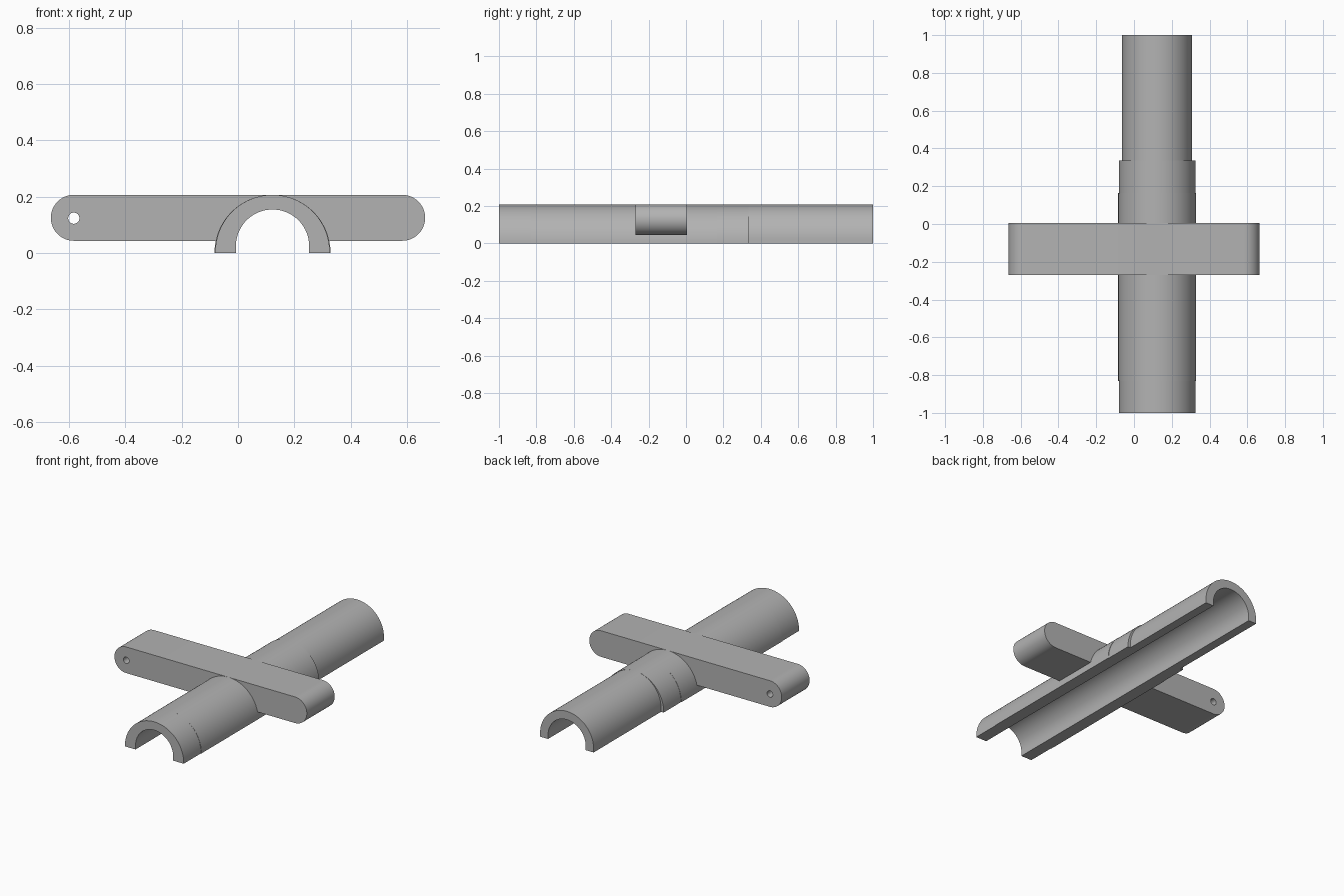
import bpy
import bmesh
from math import sin, cos, pi, radians

cube = bpy.data.objects.get("Cube")
if cube:
    bpy.data.objects.remove(cube)

AXIS_X = 0.1225      # centre line of the half tube
TOP = 0.207          # shared top height
BORE_R, BORE_Z = 0.13, 0.025

grey = bpy.data.materials.new("plain grey")
grey.use_nodes = True
grey.diffuse_color = (0.45, 0.45, 0.45, 1)
grey.node_tree.nodes["Principled BSDF"].inputs["Base Color"].default_value = grey.diffuse_color


def arc(cx, cz, r, start, end, steps):
    angles = [start + (end - start) * i / steps for i in range(steps + 1)]
    return [(cx + r * cos(a), cz + r * sin(a)) for a in angles]


def arch(r, cz, foot=0.0):
    """Half circle on straight legs reaching down to the foot."""
    return [(AXIS_X + r, foot)] + arc(AXIS_X, cz, r, 0, pi, 64) + [(AXIS_X - r, foot)]


def finish(name, bm):
    bmesh.ops.recalc_face_normals(bm, faces=bm.faces)
    mesh = bpy.data.meshes.new(name)
    bm.to_mesh(mesh)
    bm.free()
    mesh.materials.append(grey)
    obj = bpy.data.objects.new(name, mesh)
    bpy.context.collection.objects.link(obj)
    return obj


def prism(name, profile, y0, y1):
    bm = bmesh.new()
    face = bm.faces.new([bm.verts.new((x, y0, z)) for x, z in profile])
    new = bmesh.ops.extrude_face_region(bm, geom=[face], use_keep_orig=True)["geom"]
    bmesh.ops.translate(bm, vec=(0, y1 - y0, 0),
                        verts=[v for v in new if isinstance(v, bmesh.types.BMVert)])
    return finish(name, bm)


def half_tube(name, r, y0, y1):
    """Arched shell whose crown touches the common top height."""
    outer, inner = arch(r, TOP - r), arch(BORE_R, BORE_Z)
    bm = bmesh.new()
    loops = [[bm.verts.new((x, y, z)) for x, z in prof]
             for prof, y in ((outer, y0), (outer, y1), (inner, y1), (inner, y0))]
    n = len(outer)
    for a, b in zip(loops, loops[1:] + loops[:1]):
        for i in range(n - 1):
            bm.faces.new((a[i], a[i + 1], b[i + 1], b[i]))
    for i in (0, n - 1):
        bm.faces.new([loop[i] for loop in loops])
    return finish(name, bm)


def cut(target, cutter):
    cutter.hide_render = True
    mod = target.modifiers.new("cut", 'BOOLEAN')
    mod.operation, mod.solver, mod.object = 'DIFFERENCE', 'EXACT', cutter
    bpy.context.view_layer.objects.active = target
    bpy.ops.object.modifier_apply(modifier=mod.name)
    bpy.data.objects.remove(cutter)


# Half tube in stepped lengths
parts = [
    half_tube("front_collar", 0.203, -1.0, -0.83),
    half_tube("middle_tube", 0.206, -0.83, 0.165),
    half_tube("rear_collar", 0.203, 0.165, 0.335),
    half_tube("rear_tube", 0.185, 0.335, 1.0),
]

# Round-ended cross bar
bar_r, bar_x = 0.0815, 0.583
bar_z = TOP - bar_r
profile = (arc(bar_x, bar_z, bar_r, -pi / 2, pi / 2, 32)
           + arc(-bar_x, bar_z, bar_r, pi / 2, 3 * pi / 2, 32))
bar = prism("cross_bar", profile, -0.27, 0.005)

# Clear the bore, then drill the pin hole
cut(bar, prism("bore_cutter", arch(0.15, BORE_Z, -0.1), -0.5, 0.3))
cut(bar, prism("pin_hole_cutter", arc(-bar_x, 0.124, 0.02, 0, 2 * pi, 24)[:-1], -0.5, 0.3))
parts.append(bar)

# Smooth curves, sharp edges
bpy.ops.object.select_all(action='DESELECT')
for obj in parts:
    obj.select_set(True)
bpy.context.view_layer.objects.active = bar
bpy.ops.object.shade_smooth_by_angle(angle=radians(30))
